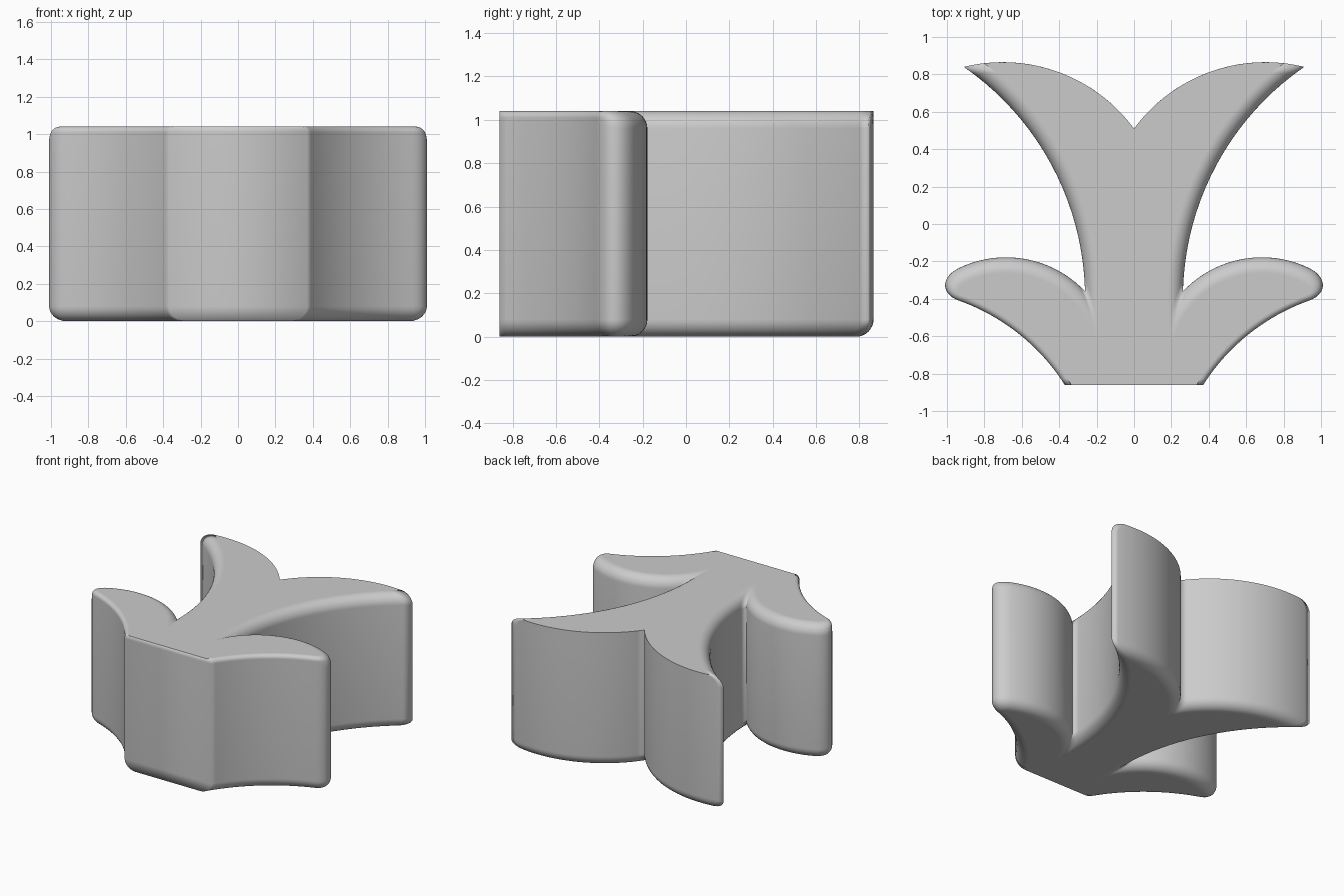
import bpy
import bmesh
from math import atan2, cos, sin, pi, sqrt
from mathutils import Vector as V

if "Cube" in bpy.data.objects:
    bpy.data.objects.remove(bpy.data.objects["Cube"])

HEIGHT, FRONT = 1.04, -0.86
ROUND, SMALL = 0.08, 0.03     # fillet radii
STEPS, ARC = 8, 20


def circle(a, b, c):
    """Centre and radius of the circle through three points."""
    a, b, c = V(a), V(b), V(c)
    u, v = b - a, c - a
    k = 2 * u.cross(v)
    off = V((v.y * u.dot(u) - u.y * v.dot(v), u.x * v.dot(v) - v.x * u.dot(u))) / k
    return a + off, off.length


def meet(p, q, near):
    """Crossing of two circles closest to a point."""
    (c1, r1), (c2, r2) = p, q
    d = c2 - c1
    along = (r1 * r1 - r2 * r2 + d.length_squared) / (2 * d.length)
    side = sqrt(max(r1 * r1 - along * along, 0))
    n = d.normalized()
    t = V((-n.y, n.x)) * side
    base = c1 + n * along
    return min((base + t, base - t), key=lambda pt: (pt - V(near)).length)


def arc(c, p, q, count=ARC):
    """Points on the arc from p up to, but not including, q."""
    a, b = (atan2(*(pt - c).yx) for pt in (p, q))
    turn = (b - a + pi) % (2 * pi) - pi
    r = (p - c).length
    return [c + r * V((cos(a + turn * i / count), sin(a + turn * i / count)))
            for i in range(count)]


def inset(radius, depth):
    """Inward shift of a fillet at a depth below its flat face."""
    return radius - sqrt(radius ** 2 - (radius - depth) ** 2) if depth < radius else 0


# Arcs bounding the right half of the plan
TIP_LOW, TIP_HIGH = V((0.935, -0.41)), V((0.935, -0.235))
NOTCH, POINT = (0.262, -0.36), (0.91, 0.84)
leaf_low = circle((0.37, FRONT), (0.60, -0.60), TIP_LOW)
leaf_high = circle(NOTCH, (0.69, -0.178), TIP_HIGH)
stem_side = circle(NOTCH, (0.41, 0.255), POINT)
back_arc = circle((0, 0.51), (0.70, 0.865), POINT)


def section(depth, top):
    """Full outline at a depth below the top, or above the base."""
    big = inset(ROUND, depth)
    low = (leaf_low[0], leaf_low[1] + (inset(SMALL, depth) if top else big))
    high = (leaf_high[0], leaf_high[1] - big)
    stem = (stem_side[0], stem_side[1] + big)
    back = (back_arc[0], back_arc[1] - (0 if top else big))
    # Corners of this outline
    c = low[0]
    start = V((c.x - sqrt(low[1] ** 2 - (FRONT - c.y) ** 2), FRONT))
    n_low = (TIP_LOW - c).normalized()
    n_high = (TIP_HIGH - high[0]).normalized()
    a, b = c + n_low * low[1], high[0] + n_high * high[1]
    notch = meet(high, stem, NOTCH)
    point = meet(stem, back, POINT)
    c = back[0]
    centre = V((0, c.y + sqrt(back[1] ** 2 - c.x ** 2)))
    # Rounded leaf tip follows the tangents of both leaf arcs
    pull = (b - a).length * 0.62
    a2, b2 = a + V((n_low.y, -n_low.x)) * pull, b + V((n_high.y, -n_high.x)) * pull
    tip = []
    for i in range(14):
        t = i / 14
        s = 1 - t
        tip.append(a * s**3 + a2 * 3 * s * s * t + b2 * 3 * s * t * t + b * t**3)
    half = (arc(low[0], start, a) + tip + arc(high[0], b, notch)
            + arc(stem[0], notch, point) + arc(back[0], point, centre))
    return half + [centre] + [V((-p.x, p.y)) for p in reversed(half)]


# Stack of outlines from the base to the top
turns = [i * pi / 2 / STEPS for i in range(STEPS + 1)]
base_depths = [ROUND * (1 - cos(t)) for t in turns]
top_depths = sorted(set(base_depths + [SMALL * (1 - cos(t)) for t in turns[1:]]))
layers = [(d, section(d, False)) for d in base_depths]
layers += [(HEIGHT - d, section(d, True)) for d in reversed(top_depths)]

bm = bmesh.new()
rings = [[bm.verts.new((p.x, p.y, z)) for p in pts] for z, pts in layers]
for r, s in zip(rings, rings[1:]):
    for i in range(len(r)):
        j = (i + 1) % len(r)
        bm.faces.new((r[i], r[j], s[j], s[i]))
caps = [bm.faces.new(rings[0][::-1]), bm.faces.new(rings[-1])]
cap_edges = {e for f in caps for e in f.edges}
for f in bm.faces:
    f.smooth = True
for e in bm.edges:
    e.smooth = e not in cap_edges and e.calc_face_angle(0) < 0.5
mesh = bpy.data.meshes.new("leaf_block")
bm.to_mesh(mesh)
bm.free()

# Plain grey finish
grey = bpy.data.materials.new("plain_grey")
grey.use_nodes = True
colour = (0.6, 0.6, 0.6, 1)
grey.diffuse_color = colour
grey.node_tree.nodes["Principled BSDF"].inputs["Base Color"].default_value = colour
mesh.materials.append(grey)
block = bpy.data.objects.new("leaf_block", mesh)
bpy.context.collection.objects.link(block)
